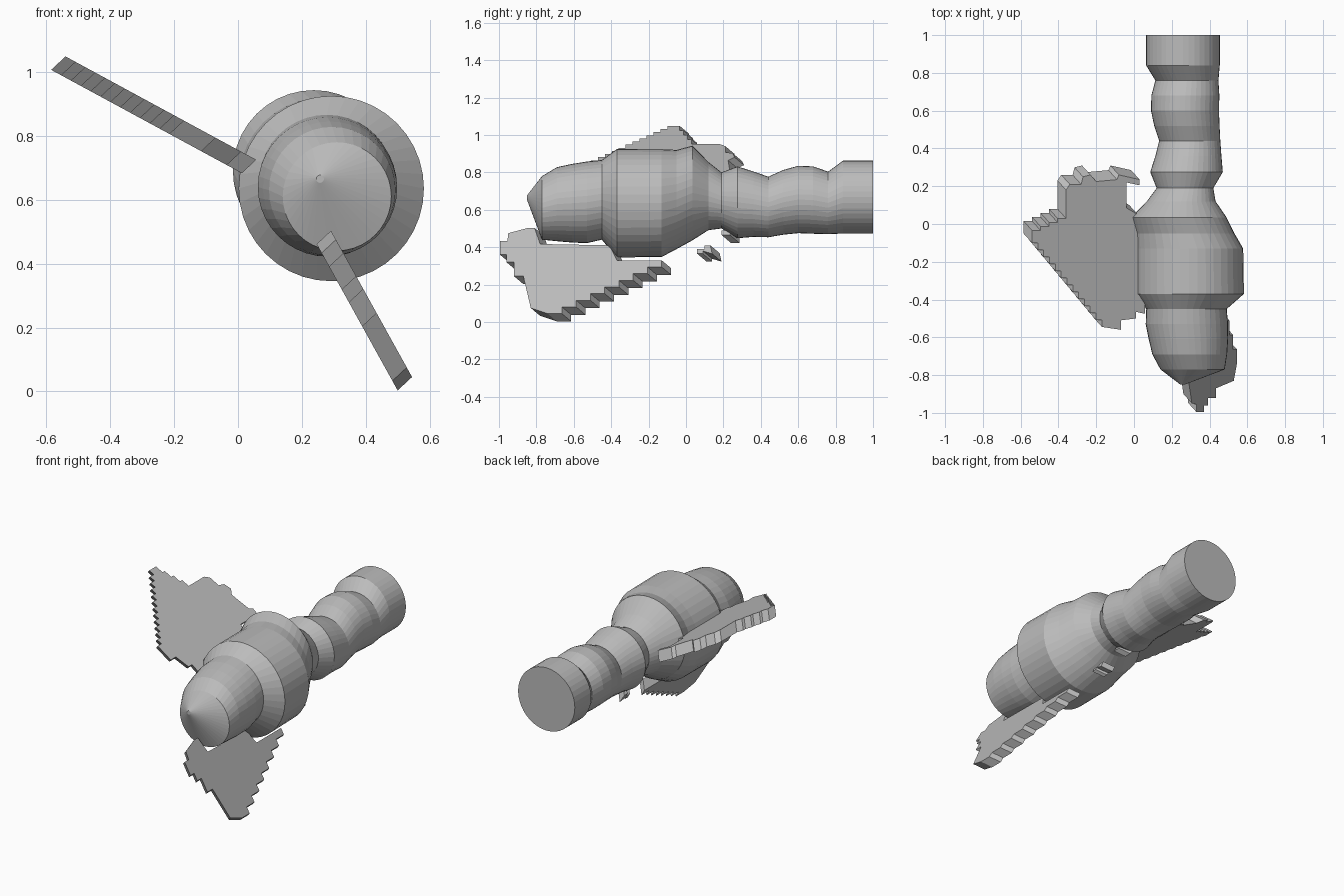
import bpy, bmesh, math
from mathutils import Vector

if "Cube" in bpy.data.objects:
    bpy.data.objects.remove(bpy.data.objects["Cube"])

SIDES = 40

grey = bpy.data.materials.new("plain_grey")
grey.diffuse_color = (0.5, 0.5, 0.5, 1)
grey.use_nodes = True
grey.node_tree.nodes["Principled BSDF"].inputs["Base Color"].default_value = grey.diffuse_color


def finish(name, bm):
    bmesh.ops.recalc_face_normals(bm, faces=bm.faces)
    mesh = bpy.data.meshes.new(name)
    bm.to_mesh(mesh)
    bm.free()
    mesh.materials.append(grey)
    obj = bpy.data.objects.new(name, mesh)
    bpy.context.collection.objects.link(obj)
    return obj


# Lathe-like body: rings of (y, centre x, centre z, radius), wobbling off axis
rings = [
    (-.85, .257, .665, .012), (-.77, .31, .61, .17), (-.69, .295, .63, .198),
    (-.61, .288, .635, .21), (-.53, .28, .64, .218), (-.45, .278, .653, .213),
    (-.37, .292, .635, .29), (-.13, .29, .636, .288), (-.05, .267, .655, .265),
    (.035, .237, .69, .253), (.12, .25, .673, .182), (.19, .27, .65, .15),
    (.275, .278, .64, .192), (.36, .288, .63, .175), (.44, .295, .615, .162),
    (.52, .28, .64, .173), (.60, .27, .655, .18), (.68, .272, .652, .18),
    (.76, .28, .637, .167), (.84, .259, .668, .195), (1.0, .259, .668, .195),
]
bm = bmesh.new()
loops = []
for y, cx, cz, r in rings:
    angles = [2 * math.pi * i / SIDES for i in range(SIDES)]
    loops.append([bm.verts.new((cx + r * math.cos(a), y, cz + r * math.sin(a)))
                  for a in angles])
for lo, hi in zip(loops, loops[1:]):
    for i in range(SIDES):
        j = (i + 1) % SIDES
        bm.faces.new((lo[i], lo[j], hi[j], hi[i]))
bm.faces.new(loops[0])
bm.faces.new(loops[-1])
finish("body", bm)


def stairs(a, b, steps, first):
    """Stepped line from a to b; first is the axis (0 or 1) moved first."""
    pts = [a]
    for i in range(steps):
        p = [a[k] + (b[k] - a[k]) * i / steps for k in (0, 1)]
        q = [a[k] + (b[k] - a[k]) * (i + 1) / steps for k in (0, 1)]
        corner = (q[0], p[1]) if first == 0 else (p[0], q[1])
        pts += [corner, tuple(q)]
    return pts


# Slanted thickness shared by both fins
THICK = Vector((-.045, .05, -.042))


def fin(name, outlines, place):
    bm = bmesh.new()
    for outline in outlines:
        front = [bm.verts.new(place(*p)) for p in outline]
        back = [bm.verts.new(v.co + THICK) for v in front]
        bm.faces.new(front)
        bm.faces.new(back[::-1])
        for i in range(len(front)):
            j = (i + 1) % len(front)
            bm.faces.new((front[i], back[i], back[j], front[j]))
    return finish(name, bm)


# Upper fin outline in (x, y)
upper = [(.02, .05), (-.04, .085), (-.04, .22), (.03, .205), (.03, .235),
         (-.08, .26), (-.09, .235), (-.2, .225), (-.23, .26), (-.27, .25),
         (-.28, .21), (-.34, .21), (-.36, .18)]
upper += stairs((-.36, .03), (-.54, -.055), 4, 0)
upper += stairs((-.54, -.10), (-.17, -.545), 12, 0)
upper += [(-.07, -.56), (-.07, -.51), (.01, -.5), (.01, -.465),
          (.057, -.475), (.057, -.40), (.02, -.37)]
fin("upper_fin", [upper], lambda x, y: (x, y, .725 + (.057 - x) * .542))

# Lower fin outline in (y, z), with two loose chips behind it
lower = [(-.995, .433), (-.955, .433), (-.95, .475), (-.845, .503),
         (-.81, .503), (-.78, .417), (-.41, .41), (-.37, .33)]
lower += stairs((-.13, .33), (-.74, .045), 8, 1)
lower += [(-.83, .075), (-.87, .245), (-.92, .245), (-.92, .32),
          (-.96, .32), (-.96, .36), (-.995, .36)]
chip_a = [(.06, .365), (.09, .365), (.09, .38), (.14, .365), (.13, .41),
          (.10, .41), (.10, .39), (.06, .39)]
chip_b = [(.19, .465), (.235, .465), (.235, .49), (.19, .49)]
fin("lower_fin", [lower, chip_a, chip_b],
    lambda y, z: (.29 + (.505 - z) * .554, y, z))
